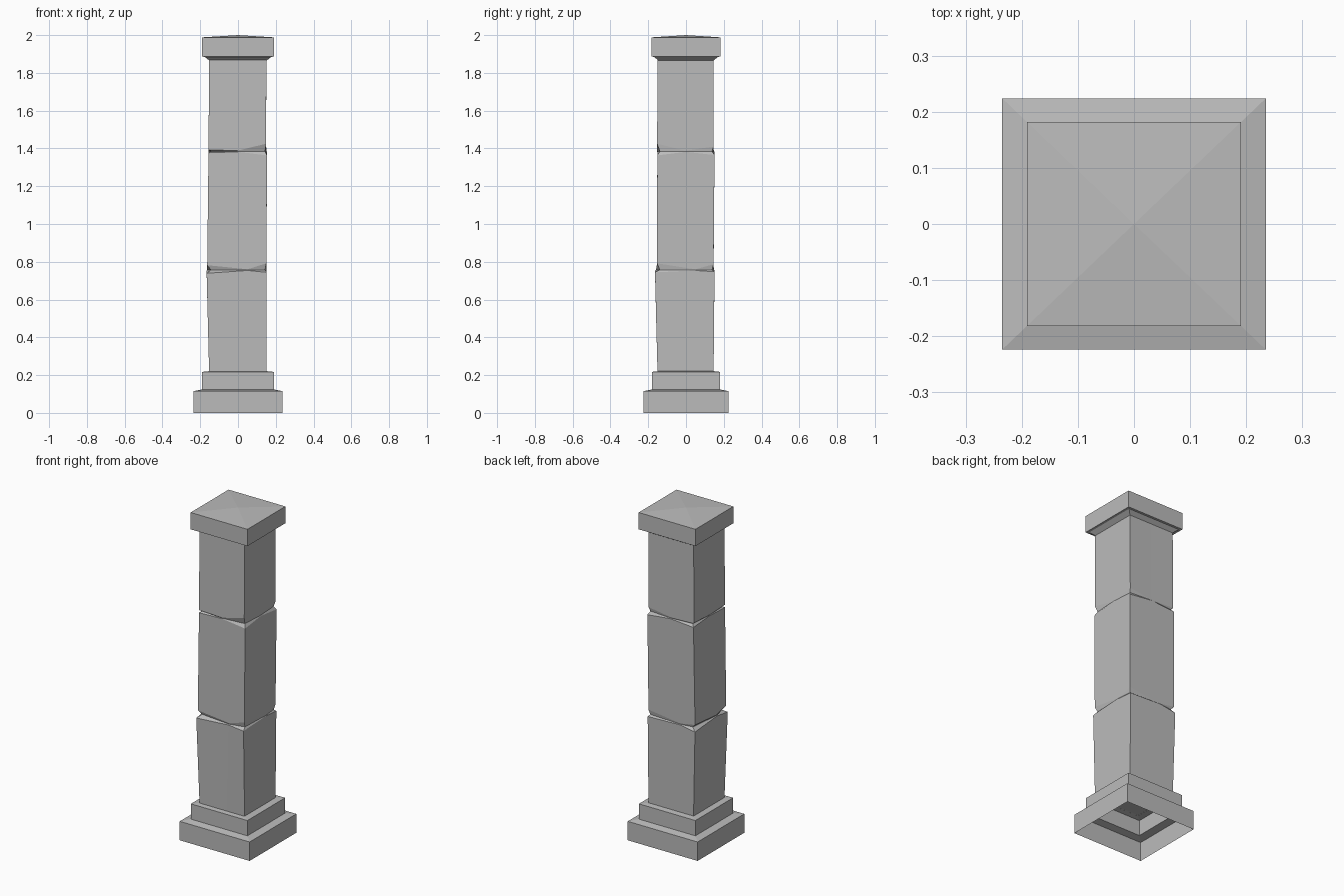
import bpy
import bmesh

cube = bpy.data.objects.get("Cube")
if cube:
    bpy.data.objects.remove(cube, do_unlink=True)

stone = bpy.data.materials.new("grey_stone")
stone.use_nodes = True
colour = (0.5, 0.5, 0.5, 1)
stone.diffuse_color = colour
stone.node_tree.nodes["Principled BSDF"].inputs["Base Color"].default_value = colour

SIGNS = [(-1, -1), (1, -1), (1, 1), (-1, 1)]


def square(hx, hy, z):
    return [(sx * hx, sy * hy, z) for sx, sy in SIGNS]


def skin(name, rings, close_top=False, apex=None):
    """Join rings of equal point count into a shell."""
    bm = bmesh.new()
    loops = [[bm.verts.new(p) for p in ring] for ring in rings]
    n = len(loops[0])
    for a, b in zip(loops, loops[1:]):
        for i in range(n):
            j = (i + 1) % n
            bm.faces.new((a[i], a[j], b[j], b[i]))
    if apex:
        tip = bm.verts.new(apex)
        for i in range(n):
            bm.faces.new((loops[-1][i], loops[-1][(i + 1) % n], tip))
    elif close_top:
        bm.faces.new(loops[-1])
    mesh = bpy.data.meshes.new(name)
    bm.to_mesh(mesh)
    bm.free()
    mesh.materials.append(stone)
    obj = bpy.data.objects.new(name, mesh)
    bpy.context.collection.objects.link(obj)
    return obj


# Stepped base, hollow underneath
skin("stepped_base", [
    square(0.235, 0.224, 0), square(0.235, 0.224, 0.115),
    square(0.19, 0.181, 0.124), square(0.19, 0.181, 0.217),
    square(0.15, 0.145, 0.221),
], close_top=True)


def shaft_ring(left, right, front, back, heights, mid_z, pinch):
    """Four corners plus a point along each side where the crack closes."""
    xs = (left, right, right, left)
    ys = (front, front, back, back)
    ring = []
    for i in range(4):
        j = (i + 1) % 4
        ring.append((xs[i], ys[i], heights[i]))
        t = pinch
        ring.append((xs[i] + (xs[j] - xs[i]) * t, ys[i] + (ys[j] - ys[i]) * t, mid_z))
    return ring


def crack(z, low, high, lower_box, upper_box, pinch):
    """Lower lip, notch and upper lip of a chipped joint between blocks."""
    notch = shaft_ring(-0.143, 0.143, -0.138, 0.138, [z] * 4, z, pinch)
    below = shaft_ring(*lower_box, [z - d for d in low], z - 0.003, pinch)
    above = shaft_ring(*upper_box, [z + d for d in high], z + 0.003, pinch)
    for i in range(1, 8, 2):
        notch[i] = tuple((a + b) / 2 for a, b in zip(below[i], above[i]))
    return [below, notch, above]


# Shaft of three worn blocks
foot = (-0.153, 0.15, -0.151, 0.146)
head = (-0.153, 0.15, -0.15, 0.145)
rings = [shaft_ring(*foot, [0.22] * 4, 0.22, 0.6)]
rings += crack(0.757, (0.018, 0.013, 0.01, 0.02), (0.025, 0.035, 0.03, 0.02),
               (-0.166, 0.152, -0.164, 0.151), (-0.163, 0.15, -0.153, 0.146), 0.68)
rings += crack(1.385, (0.008, 0.022, 0.02, 0.015), (0.008, 0.04, 0.025, 0.01),
               (-0.156, 0.154, -0.152, 0.151), (-0.156, 0.149, -0.153, 0.146), 0.5)
rings.append(shaft_ring(*head, [1.87] * 4, 1.87, 0.5))
skin("cracked_shaft", rings)

# Cap with sloped underside and shallow pyramid top
skin("cap", [
    square(0.151, 0.146, 1.865), square(0.177, 0.169, 1.885),
    square(0.191, 0.182, 1.886), square(0.191, 0.182, 1.988),
], apex=(0, 0, 2))
